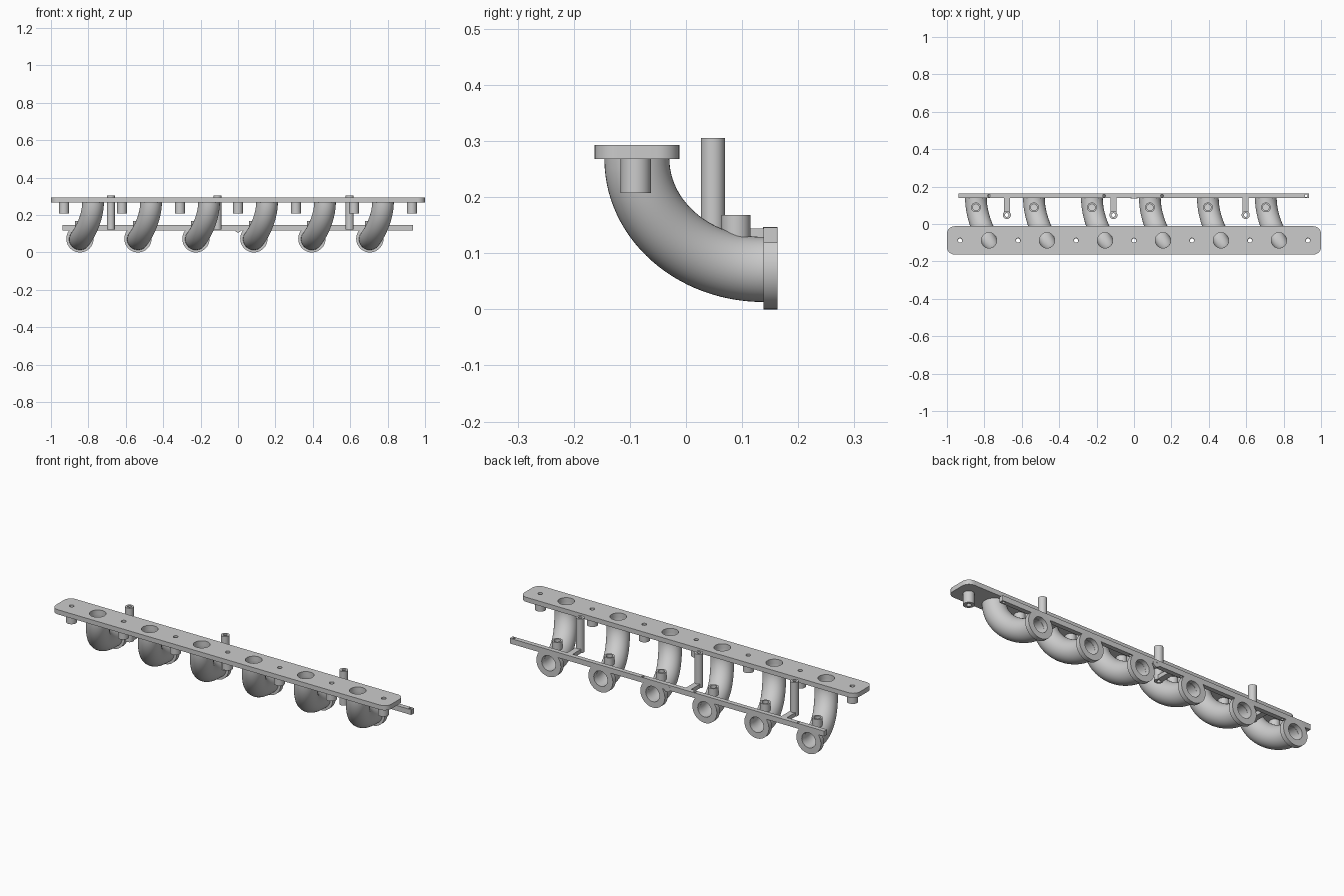
import bpy, bmesh
from math import sin, cos, pi
from mathutils import Vector, Matrix

if "Cube" in bpy.data.objects:
    bpy.data.objects.remove(bpy.data.objects["Cube"])

N = 40


def finish(bm, name):
    bmesh.ops.recalc_face_normals(bm, faces=bm.faces)
    me = bpy.data.meshes.new(name)
    bm.to_mesh(me)
    bm.free()
    ob = bpy.data.objects.new(name, me)
    bpy.context.collection.objects.link(ob)
    shade(ob)
    return ob


def shade(ob):
    bpy.ops.object.select_all(action='DESELECT')
    ob.select_set(True)
    bpy.context.view_layer.objects.active = ob
    bpy.ops.object.shade_smooth_by_angle(angle=0.6)


def skin(bm, rings, closed):
    """Bridge successive vertex rings; closed also joins the last to the first."""
    loops = [[bm.verts.new(p) for p in r] for r in rings]
    pairs = list(zip(loops, loops[1:])) + ([(loops[-1], loops[0])] if closed else [])
    for a, b in pairs:
        for i in range(len(a)):
            j = (i + 1) % len(a)
            bm.faces.new((a[i], a[j], b[j], b[i]))


def sleeve(name, centre, r_out, r_in, lo, hi, axis='Z'):
    """Hollow cylinder between lo and hi along the axis."""
    m = Matrix.Translation(centre)
    if axis == 'Y':
        m = m @ Matrix.Rotation(-pi / 2, 4, 'X')
    bm = bmesh.new()
    skin(bm, [[m @ Vector((r * cos(2 * pi * k / N), r * sin(2 * pi * k / N), z)) for k in range(N)]
              for r, z in ((r_out, lo), (r_out, hi), (r_in, hi), (r_in, lo))], True)
    return finish(bm, name)


def plate(name, x0, x1, y0, y1, z0, z1, corner, holes):
    """Rounded plate with round holes, from a filled 2D curve."""
    cu = bpy.data.curves.new(name, 'CURVE')
    cu.dimensions, cu.fill_mode, cu.extrude = '2D', 'BOTH', (z1 - z0) / 2
    outline = []
    for cx, cy, a0 in ((x1 - corner, y1 - corner, 0), (x0 + corner, y1 - corner, 1),
                       (x0 + corner, y0 + corner, 2), (x1 - corner, y0 + corner, 3)):
        for k in range(9):
            a = (a0 + k / 8) * pi / 2
            outline.append((cx + corner * cos(a), cy + corner * sin(a)))
    loops = [outline] + [[(x + r * cos(2 * pi * k / N), y + r * sin(2 * pi * k / N))
                          for k in range(N)] for x, y, r in holes]
    for pts in loops:
        s = cu.splines.new('POLY')
        s.points.add(len(pts) - 1)
        for p, (x, y) in zip(s.points, pts):
            p.co = (x, y, 0, 1)
        s.use_cyclic_u = True
    ob = bpy.data.objects.new(name, cu)
    bpy.context.collection.objects.link(ob)
    ob.location.z = (z0 + z1) / 2
    bpy.ops.object.select_all(action='DESELECT')
    ob.select_set(True)
    bpy.context.view_layer.objects.active = ob
    bpy.ops.object.convert(target='MESH')
    shade(bpy.context.view_layer.objects.active)


def runner(name, x, r_out=0.058, r_in=0.041, steps=28):
    """Hollow pipe sweeping down from the plate and back to the port ring."""
    def centre(s):
        a = s * pi / 2
        return Vector((x - 0.07 * s * s * (3 - 2 * s), 0.138 - 0.2255 * cos(a),
                       0.268 - 0.197 * sin(a)))
    outer, inner = [], []
    for i in range(steps + 1):
        s = i / steps
        if i == 0:
            t = Vector((0, 0, -1))
        elif i == steps:
            t = Vector((0, 1, 0))
        else:
            t = (centre(s + 0.01) - centre(s - 0.01)).normalized()
        u = (Vector((1, 0, 0)) - t * t.x).normalized()
        v = t.cross(u)
        for r, out in ((r_out, outer), (r_in, inner)):
            out.append([centre(s) + r * (cos(2 * pi * k / N) * u + sin(2 * pi * k / N) * v)
                        for k in range(N)])
    bm = bmesh.new()
    skin(bm, outer + inner[::-1], True)
    finish(bm, name)


ports = [-0.775 + 0.31 * i for i in range(6)]
bolts = [-0.93 + 0.31 * i for i in range(7)]
FY = -0.0875

# top flange with its bolt bosses
plate("top_flange", -1, 1, -0.163, -0.012, 0.268, 0.293, 0.04,
      [(x, FY, 0.041) for x in ports] + [(x, FY, 0.012) for x in bolts])
for x in bolts:
    sleeve("bolt_boss", (x, FY - 0.002, 0), 0.027, 0.012, 0.207, 0.268)

# runners, port rings and injector bosses
for x in ports:
    runner("runner", x)
    sleeve("port_ring", (x - 0.07, 0, 0.073), 0.073, 0.041, 0.138, 0.163, 'Y')
    sleeve("injector_boss", (x - 0.07, 0.089, 0), 0.026, 0.017, 0.118, 0.168)

# rear bar with small screw holes and centre tab
plate("rear_bar", -0.938, 0.936, 0.138, 0.163, 0.118, 0.146, 0.002,
      [(x, 0.151, 0.007) for x in (-0.775, -0.16, 0.15, 0.92)])
sleeve("centre_tab", (0, 0, 0.127), 0.02, 0.006, 0.1375, 0.1635, 'Y')

# support posts with arms to the bar
for x in (-0.68, -0.11, 0.597):
    sleeve("support_post", (x, 0.048, 0), 0.0215, 0.010, 0.122, 0.305)
    plate("support_arm", x - 0.016, x + 0.016, 0.062, 0.14, 0.122, 0.144, 0.001, [])
